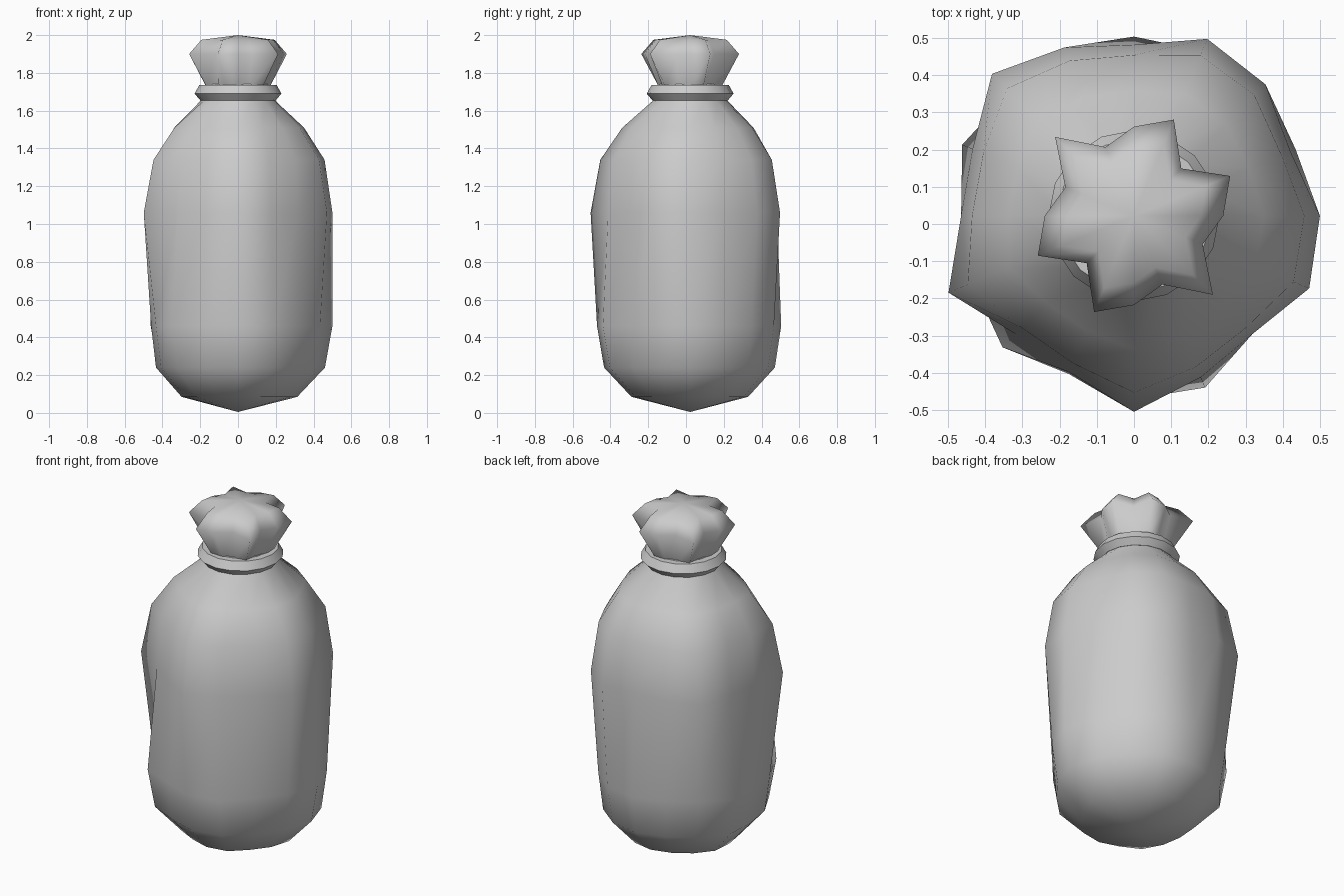
import bpy, bmesh, math

if "Cube" in bpy.data.objects:
    bpy.data.objects.remove(bpy.data.objects["Cube"])

SIDES = 16
CY = 0.022  # the sack's axis sits slightly behind the middle

cloth = bpy.data.materials.new("grey cloth")
cloth.diffuse_color = (0.6, 0.6, 0.6, 1)
cloth.use_nodes = True
cloth.node_tree.nodes["Principled BSDF"].inputs["Base Color"].default_value = cloth.diffuse_color


def loft(name, rings, bottom=None, top=None, closed=False):
    """Skin a stack of (z, [radius per side]) rings, with optional end points."""
    bm = bmesh.new()
    loops = []
    for z, radii in rings:
        loops.append([bm.verts.new((r * math.cos(2 * math.pi * i / SIDES),
                                    CY + r * math.sin(2 * math.pi * i / SIDES), z))
                      for i, r in enumerate(radii)])
    pairs = list(zip(loops, loops[1:]))
    if closed:
        pairs.append((loops[-1], loops[0]))
    for a, b in pairs:
        for i in range(SIDES):
            j = (i + 1) % SIDES
            bm.faces.new((a[i], a[j], b[j], b[i]))
    for z, loop in ((bottom, loops[0]), (top, loops[-1])):
        if z is not None:
            tip = bm.verts.new((0, CY, z))
            for i in range(SIDES):
                bm.faces.new((loop[i], loop[(i + 1) % SIDES], tip))
    bmesh.ops.recalc_face_normals(bm, faces=bm.faces[:])
    mesh = bpy.data.meshes.new(name)
    bm.to_mesh(mesh)
    bm.free()
    mesh.materials.append(cloth)
    obj = bpy.data.objects.new(name, mesh)
    bpy.context.collection.objects.link(obj)
    for p in mesh.polygons:
        p.use_smooth = True
    return obj


def lumpy(base, shape, amount):
    """Blend a round ring with a lumpy outline scaled to the same size."""
    mean = sum(shape) / len(shape)
    return [base * (1 + amount * (r / mean - 1)) for r in shape]


# Sack body: uneven outlines at shoulder and hip height, rounded to both ends
shoulder = [.5, .455, .5, .515, .46, .49, .54, .47, .465, .54, .45, .455, .527, .47, .45, .51]
hip = [.5, .47, .46, .48, .482, .46, .47, .5, .46, .47, .5, .46, .493, .5, .45, .47]
loft("sack_body", [
    (0.085, lumpy(0.305, hip, 0.6)),
    (0.24, lumpy(0.445, hip, 0.7)),
    (0.46, hip),
    (1.06, shoulder),
    (1.34, lumpy(0.45, shoulder, 0.7)),
    (1.51, lumpy(0.345, shoulder, 0.5)),
    (1.65, [0.2] * SIDES),
    (1.74, [0.165] * SIDES),
], bottom=0.005)

# Tie band around the neck, with a sharp outer ridge
band = loft("tie_band", [
    (1.655, [0.2] * SIDES),
    (1.69, [0.23] * SIDES),
    (1.735, [0.205] * SIDES),
    (1.735, [0.15] * SIDES),
    (1.66, [0.15] * SIDES),
], closed=True)
bpy.context.view_layer.objects.active = band
band.select_set(True)
bpy.ops.object.shade_smooth_by_angle(angle=math.radians(35))

# Gathered top: six folds, the outline repeating every half turn
folds = [.24, .28, .18, .28, .24, .2, .3, .2] * 2
loft("gathered_top", [
    (1.72, lumpy(0.165, folds, 0.4)),
    (1.9, folds),
    (1.975, [r * 0.75 for r in folds]),
], top=2.0)
